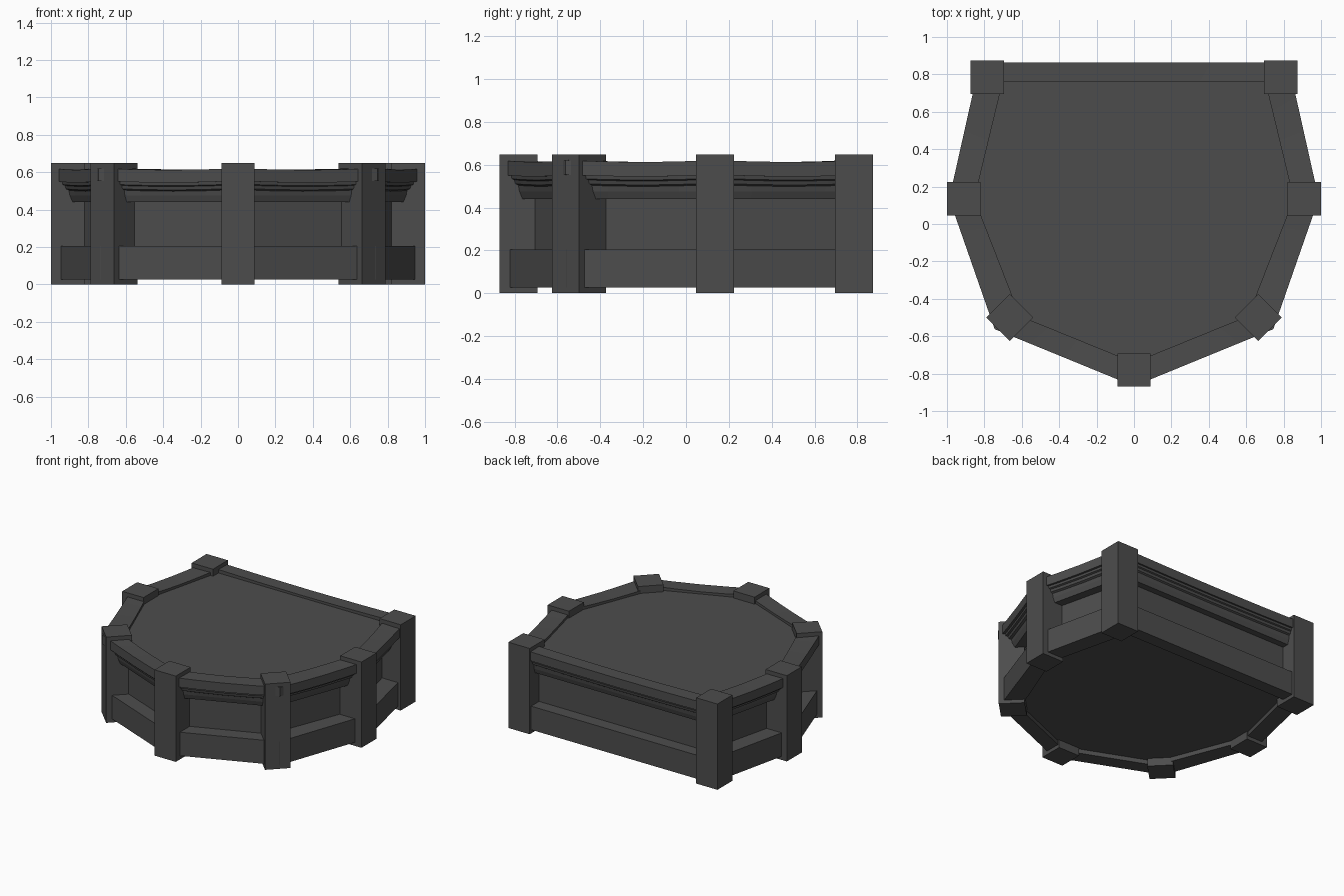
import bpy, bmesh, math

if "Cube" in bpy.data.objects:
    bpy.data.objects.remove(bpy.data.objects["Cube"])

# Half outlines of the wall ring, back to front: outer and inner corners
OUTER = [(0.825, 0.863), (0.988, 0.135), (0.745, -0.562), (0, -0.867)]
INNER = [(0.702, 0.760), (0.853, 0.135), (0.609, -0.492), (0, -0.740)]
# Wall section: (0 = outer line, 1 = inner line; height), top to underside
PROFILE = [(1, 0.595), (1, 0.621), (0, 0.621), (0, 0.553), (0.12, 0.553),
           (0.14, 0.537), (0.23, 0.532), (0.27, 0.514), (0.38, 0.507),
           (0.42, 0.475), (0.53, 0.44), (1, 0.44), (1, 0.205), (0.08, 0.205),
           (0.08, 0.027), (1, 0.027), (1, 0.06)]
CUTS = 4

stone = bpy.data.materials.new("dark_stone")
stone.diffuse_color = (0.073, 0.073, 0.073, 1)
stone.use_nodes = True
stone.node_tree.nodes["Principled BSDF"].inputs["Base Color"].default_value = stone.diffuse_color


def full_loop(half):
    """Mirror a half outline and subdivide each straight run."""
    pts = half + [(-x, y) for x, y in half[-2::-1]]
    loop = []
    for i, a in enumerate(pts):
        b = pts[(i + 1) % len(pts)]
        for k in range(CUTS):
            f = k / CUTS
            loop.append((a[0] + (b[0] - a[0]) * f, a[1] + (b[1] - a[1]) * f))
    return loop


def finish(bm, name):
    bmesh.ops.recalc_face_normals(bm, faces=bm.faces[:])
    mesh = bpy.data.meshes.new(name)
    bm.to_mesh(mesh)
    bm.free()
    mesh.materials.append(stone)
    obj = bpy.data.objects.new(name, mesh)
    bpy.context.collection.objects.link(obj)
    return obj


# Moulded walls with top and bottom decks
bm = bmesh.new()
outer, inner = full_loop(OUTER), full_loop(INNER)
rings = []
for level, (t, z) in enumerate(PROFILE):
    ring = []
    for i, (o, n) in enumerate(zip(outer, inner)):
        # the coping sags a little halfway between posts
        sag = 0.009 * math.sin(math.pi * (i % CUTS) / CUTS) if 0 < level < 9 else 0
        ring.append(bm.verts.new((o[0] + (n[0] - o[0]) * t,
                                  o[1] + (n[1] - o[1]) * t, z - sag)))
    rings.append(ring)
for a, b in zip(rings, rings[1:]):
    for i in range(len(a)):
        j = (i + 1) % len(a)
        bm.faces.new((a[i], a[j], b[j], b[i]))
bm.faces.new(rings[0])
bm.faces.new(rings[-1])
finish(bm, "platform_walls")


def post(name, x, y, angle=0):
    bm = bmesh.new()
    bmesh.ops.create_cube(bm, size=1)
    bmesh.ops.scale(bm, vec=(0.178, 0.178, 0.648), verts=bm.verts[:])
    obj = finish(bm, name)
    obj.location = (x, y, 0.324)
    obj.rotation_euler.z = angle


# Square posts at every corner
post("front_post", 0, -0.781)
for s, side in ((1, "right"), (-1, "left")):
    post(side + "_back_post", s * 0.785, 0.784)
    post(side + "_side_post", s * 0.911, 0.135)
    post(side + "_diagonal_post", s * 0.664, -0.5, math.radians(45))
